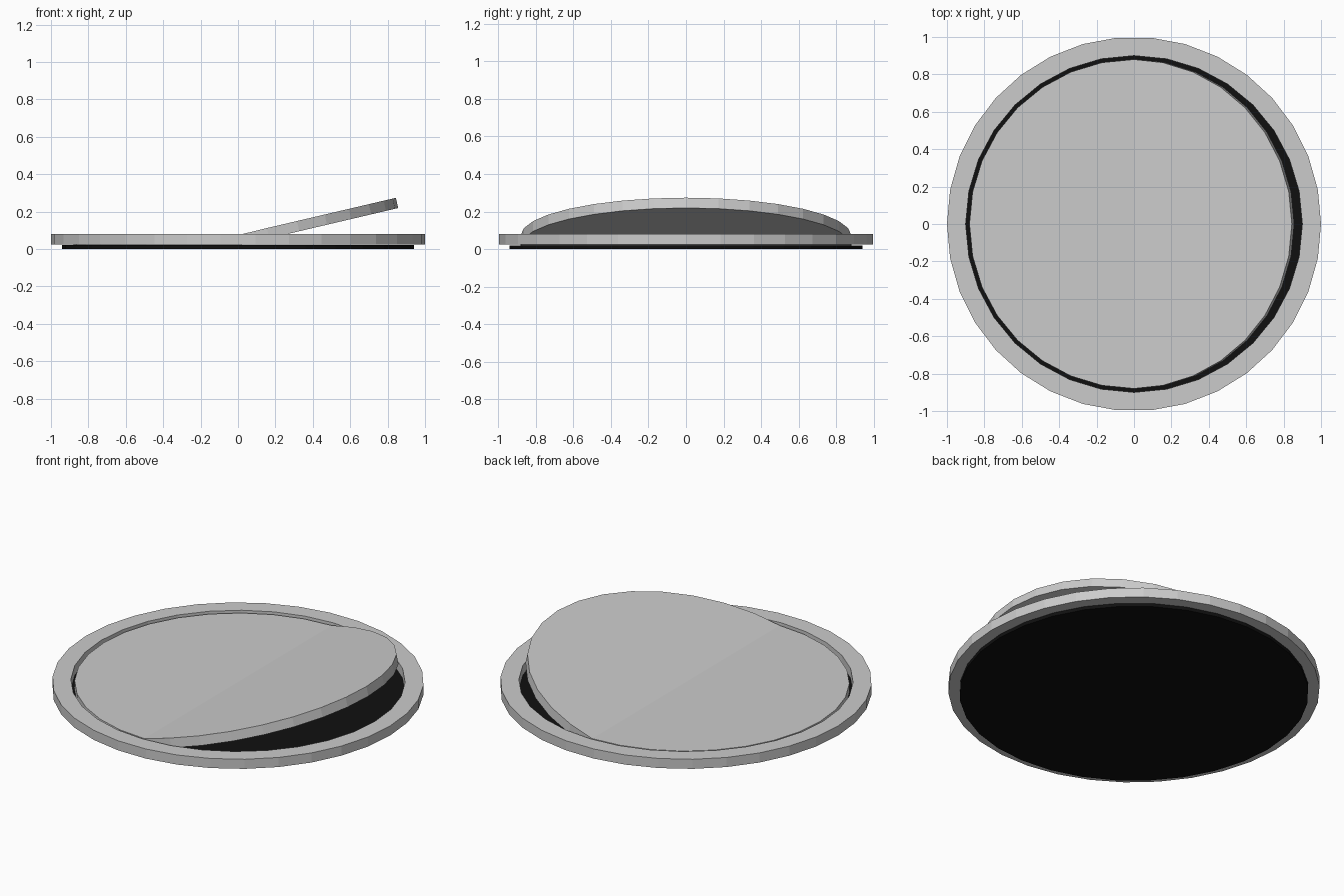
import bpy, bmesh
from math import sin, cos, tau, radians
from mathutils import Matrix

if "Cube" in bpy.data.objects:
    bpy.data.objects.remove(bpy.data.objects["Cube"])


def loop(bm, radius, sides, z):
    """Closed ring of edges with a vertex on the +x axis."""
    vs = [bm.verts.new((radius * cos(tau * i / sides), radius * sin(tau * i / sides), z))
          for i in range(sides)]
    return [bm.edges.new((vs[i], vs[(i + 1) % sides])) for i in range(sides)]


def plate(loops, z0, z1):
    """Fill the loops (the second one is a hole) and extrude upward."""
    bm = bmesh.new()
    edges = [e for r, n in loops for e in loop(bm, r, n, z0)]
    bmesh.ops.triangle_fill(bm, edges=edges, use_beauty=True)
    ext = bmesh.ops.extrude_face_region(bm, geom=bm.faces[:], use_keep_orig=True)
    top = [g for g in ext["geom"] if isinstance(g, bmesh.types.BMVert)]
    bmesh.ops.translate(bm, verts=top, vec=(0, 0, z1 - z0))
    bmesh.ops.dissolve_limit(bm, angle_limit=radians(1), verts=bm.verts[:], edges=bm.edges[:])
    bmesh.ops.recalc_face_normals(bm, faces=bm.faces[:])
    return bm


def finish(bm, name, mat=None):
    bmesh.ops.recalc_face_normals(bm, faces=bm.faces[:])
    me = bpy.data.meshes.new(name)
    bm.to_mesh(me)
    bm.free()
    ob = bpy.data.objects.new(name, me)
    bpy.context.collection.objects.link(ob)
    if mat:
        me.materials.append(mat)


black = bpy.data.materials.new("black")
black.diffuse_color = (0.005, 0.005, 0.005, 1)
black.use_nodes = True
black.node_tree.nodes["Principled BSDF"].inputs["Base Color"].default_value = black.diffuse_color

# black backing disc
finish(plate([(0.94, 32)], 0.0, 0.02), "backing_disc", black)

# outer rim with round opening
finish(plate([(1.0, 34), (0.9, 32)], 0.024, 0.081), "outer_rim")

# lid: disc folded along its middle, right half lifted
FOLD_Z, TILT = 0.018, radians(13.2)
bm = plate([(0.88, 32)], FOLD_Z, FOLD_Z + 0.056)
bmesh.ops.bisect_plane(bm, geom=bm.verts[:] + bm.edges[:] + bm.faces[:],
                       plane_co=(0, 0, 0), plane_no=(1, 0, 0), dist=1e-4)
bmesh.ops.rotate(bm, verts=[v for v in bm.verts if v.co.x > 0.01],
                 cent=(0, 0, FOLD_Z), matrix=Matrix.Rotation(-TILT, 3, 'Y'))
finish(bm, "folded_lid")
